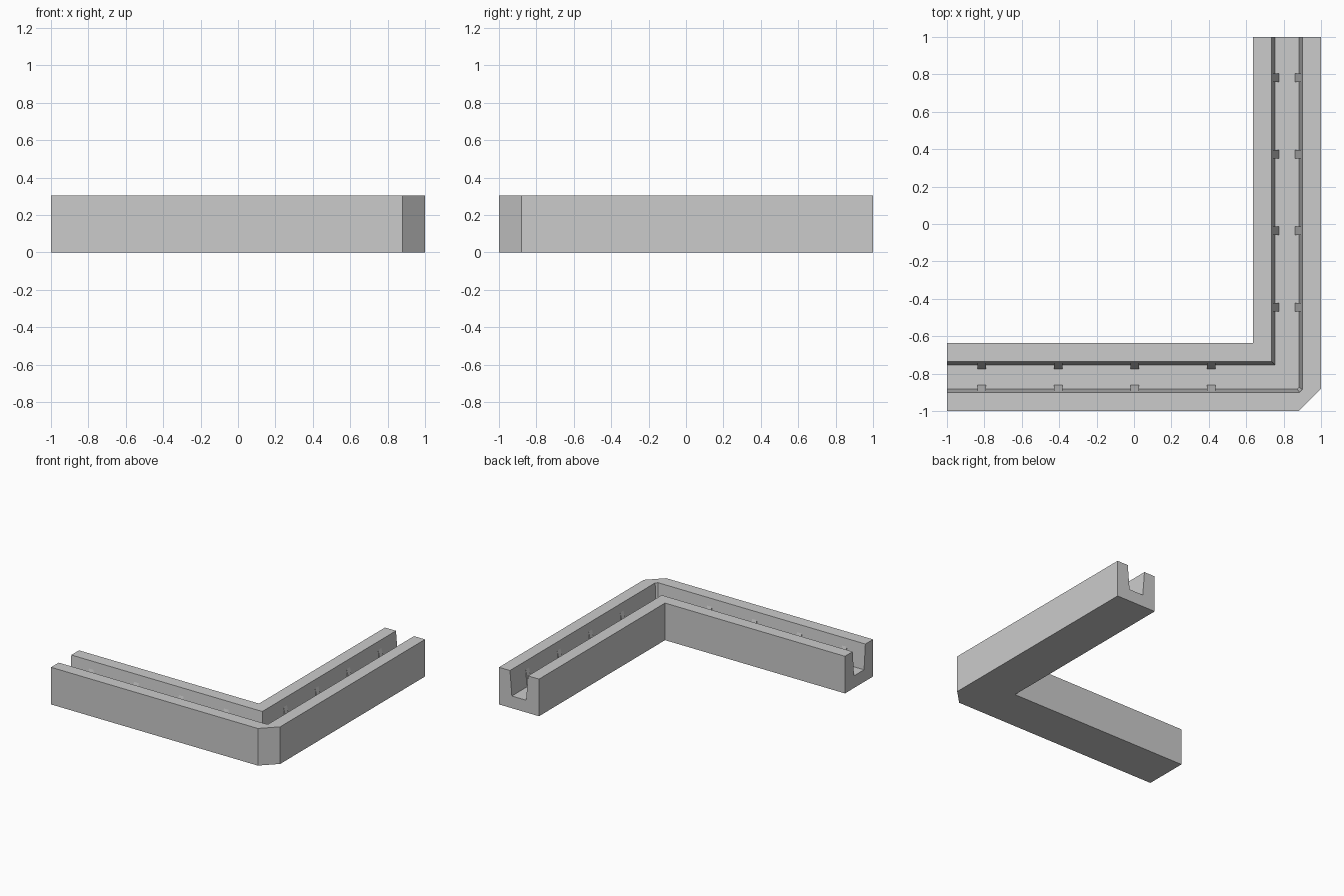
import bpy
import bmesh

cube = bpy.data.objects.get("Cube")
if cube:
    bpy.data.objects.remove(cube)

HEIGHT, FLOOR, RIB_TOP = 0.305, 0.10, 0.24
OUT_TOP, OUT_LOW, IN_LOW, IN_TOP = 0.10, 0.117, 0.247, 0.264
WIDTH = 0.364

grey = bpy.data.materials.new("plain grey")
grey.use_nodes = True
grey.diffuse_color = (0.6, 0.6, 0.6, 1)
grey.node_tree.nodes["Principled BSDF"].inputs["Base Color"].default_value = (0.6, 0.6, 0.6, 1)


def finish(name, bm):
    bmesh.ops.remove_doubles(bm, verts=bm.verts, dist=1e-5)
    bmesh.ops.recalc_face_normals(bm, faces=bm.faces)
    mesh = bpy.data.meshes.new(name)
    bm.to_mesh(mesh)
    bm.free()
    mesh.materials.append(grey)
    obj = bpy.data.objects.new(name, mesh)
    bpy.context.collection.objects.link(obj)


def loft(bm, rings):
    """Skin closed rings of equal length and cap both ends."""
    rings = [[bm.verts.new(p) for p in ring] for ring in rings]
    for a, b in zip(rings, rings[1:]):
        for i in range(len(a)):
            j = (i + 1) % len(a)
            bm.faces.new((a[i], a[j], b[j], b[i]))
    bm.faces.new(rings[0])
    bm.faces.new(rings[-1])


# Grooved L-shaped beam: (distance from outer side, height, corner chamfer)
profile = [
    (0, 0, 0.12), (0, HEIGHT, 0.12),
    (OUT_TOP, HEIGHT, 0.015), (OUT_LOW, FLOOR, 0.01),
    (IN_LOW, FLOOR, 0), (IN_TOP, HEIGHT, 0),
    (WIDTH, HEIGHT, 0), (WIDTH, 0, 0),
]
bm = bmesh.new()
loft(bm, [
    [(-1, d - 1, z) for d, z, c in profile],
    [(1 - d - c, d - 1, z) for d, z, c in profile],
    [(1 - d, d - 1 + c, z) for d, z, c in profile],
    [(1 - d, 1, z) for d, z, c in profile],
])
finish("grooved_corner_beam", bm)


# Wedge ribs along both groove walls, tapering to nothing at the top
def add_ribs(name, start, place):
    bm = bmesh.new()
    slope = (RIB_TOP - FLOOR) / (HEIGHT - FLOOR)
    for low, top, side in ((OUT_LOW, OUT_TOP, 1), (IN_LOW, IN_TOP, -1)):
        wall = low + (top - low) * slope
        section = [(wall, RIB_TOP), (low + side * 0.022, FLOOR),
                   (low - side * 0.01, FLOOR), (wall - side * 0.01, RIB_TOP)]
        for i in range(4):
            mid = start + i * 0.409
            loft(bm, [[place(d, mid + s * 0.022, z) for d, z in section]
                      for s in (-1, 1)])
    finish(name, bm)


add_ribs("front_arm_ribs", -0.814, lambda d, t, z: (t, d - 1, z))
add_ribs("side_arm_ribs", -0.445, lambda d, t, z: (1 - d, t, z))
